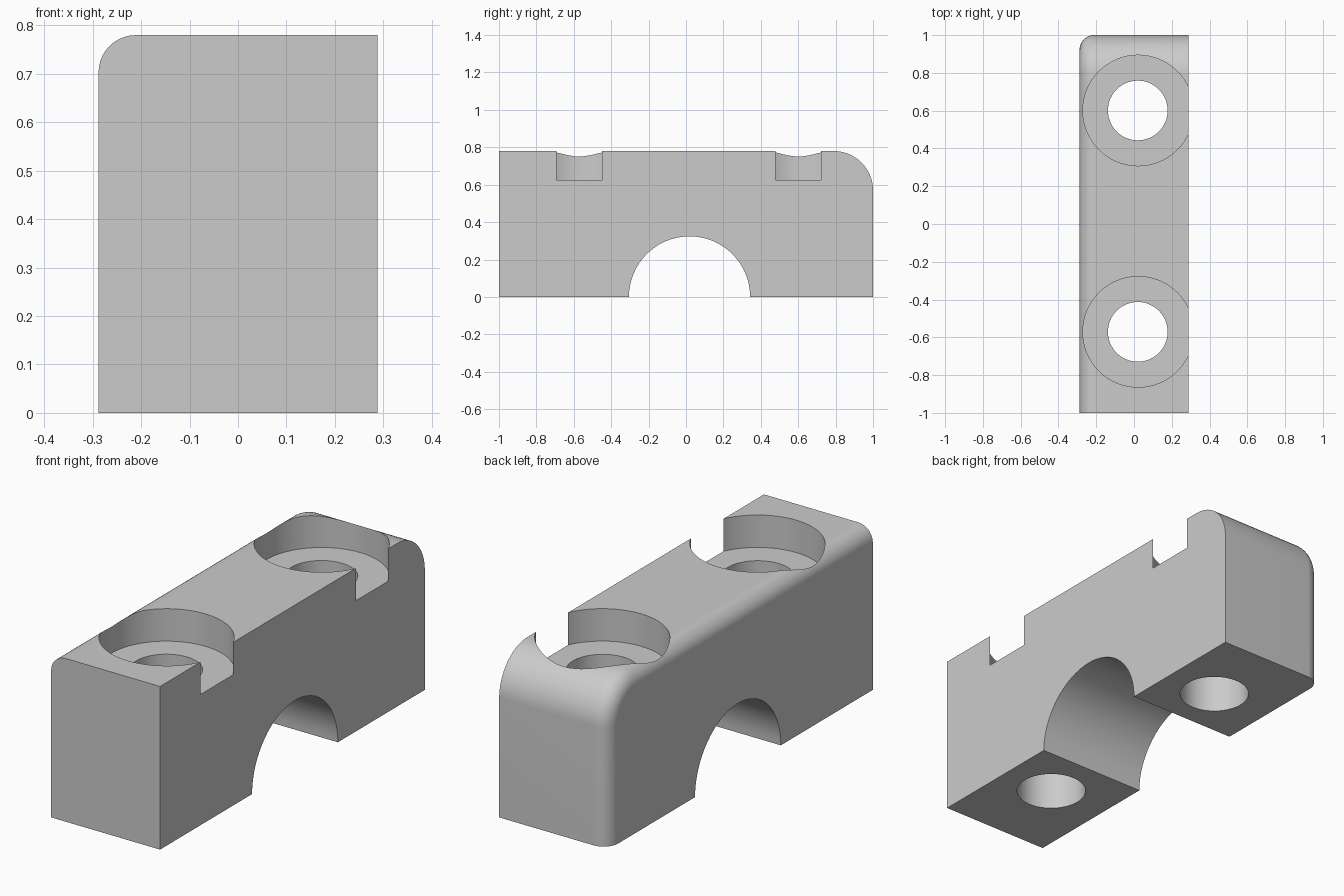
import bpy, bmesh
from math import pi, sin, cos, radians

cube = bpy.data.objects.get("Cube")
if cube:
    bpy.data.objects.remove(cube, do_unlink=True)

HALF_W, HEIGHT = 0.288, 0.78
BACK_R, EDGE_R = 0.21, 0.077

grey = bpy.data.materials.new("plain_grey")
grey.use_nodes = True
colour = (0.6, 0.6, 0.6, 1)
grey.diffuse_color = colour
grey.node_tree.nodes["Principled BSDF"].inputs["Base Color"].default_value = colour


def add_object(name, bm):
    bmesh.ops.recalc_face_normals(bm, faces=bm.faces)
    mesh = bpy.data.meshes.new(name)
    bm.to_mesh(mesh)
    bm.free()
    obj = bpy.data.objects.new(name, mesh)
    bpy.context.collection.objects.link(obj)
    mesh.materials.append(grey)
    return obj


# Side profile with a rounded upper back corner, extruded across the width
bm = bmesh.new()
profile = [(-1, 0), (1, 0)]
for i in range(17):
    a = i / 16 * pi / 2
    profile.append((1 - BACK_R + BACK_R * cos(a), HEIGHT - BACK_R + BACK_R * sin(a)))
profile.append((-1, HEIGHT))
side = bm.faces.new([bm.verts.new((-HALF_W, y, z)) for y, z in profile])
ext = bmesh.ops.extrude_face_region(bm, geom=[side], use_keep_orig=True)
bmesh.ops.translate(bm, vec=(2 * HALF_W, 0, 0),
                    verts=[v for v in ext["geom"] if isinstance(v, bmesh.types.BMVert)])
bmesh.ops.recalc_face_normals(bm, faces=bm.faces)

# Rounded rim along the top and back of the -x side
rim = [e for e in bm.edges
       if all(v.co.x < 0 for v in e.verts)
       and not all(v.co.z < 0.01 for v in e.verts)
       and not all(v.co.y < -0.99 for v in e.verts)]
bmesh.ops.bevel(bm, geom=rim, offset=EDGE_R, offset_type='OFFSET',
                segments=10, profile=0.5, affect='EDGES')
block = add_object("clamp_block", bm)


def cut(name, radius, depth, location, rotation=(0, 0, 0)):
    bpy.ops.mesh.primitive_cylinder_add(vertices=64, radius=radius, depth=depth,
                                        location=location, rotation=rotation)
    cutter = bpy.context.object
    cutter.name = name
    cutter.data.materials.append(grey)
    bpy.context.view_layer.objects.active = block
    mod = block.modifiers.new(name, 'BOOLEAN')
    mod.operation = 'DIFFERENCE'
    mod.solver = 'EXACT'
    mod.object = cutter
    bpy.ops.object.modifier_apply(modifier=mod.name)
    bpy.data.objects.remove(cutter, do_unlink=True)


# Half-round channel underneath, then the two counterbored screw holes
cut("channel_cutter", 0.324, 2, (0, 0.019, 0), (0, pi / 2, 0))
for y in (-0.571, 0.601):
    cut("counterbore_cutter", 0.293, 0.5, (0.022, y, 0.625 + 0.25))
    cut("screw_hole_cutter", 0.158, 2, (0.02, y, 0.4))

bpy.ops.object.select_all(action='DESELECT')
block.select_set(True)
bpy.context.view_layer.objects.active = block
bpy.ops.object.shade_smooth_by_angle(angle=radians(30))
